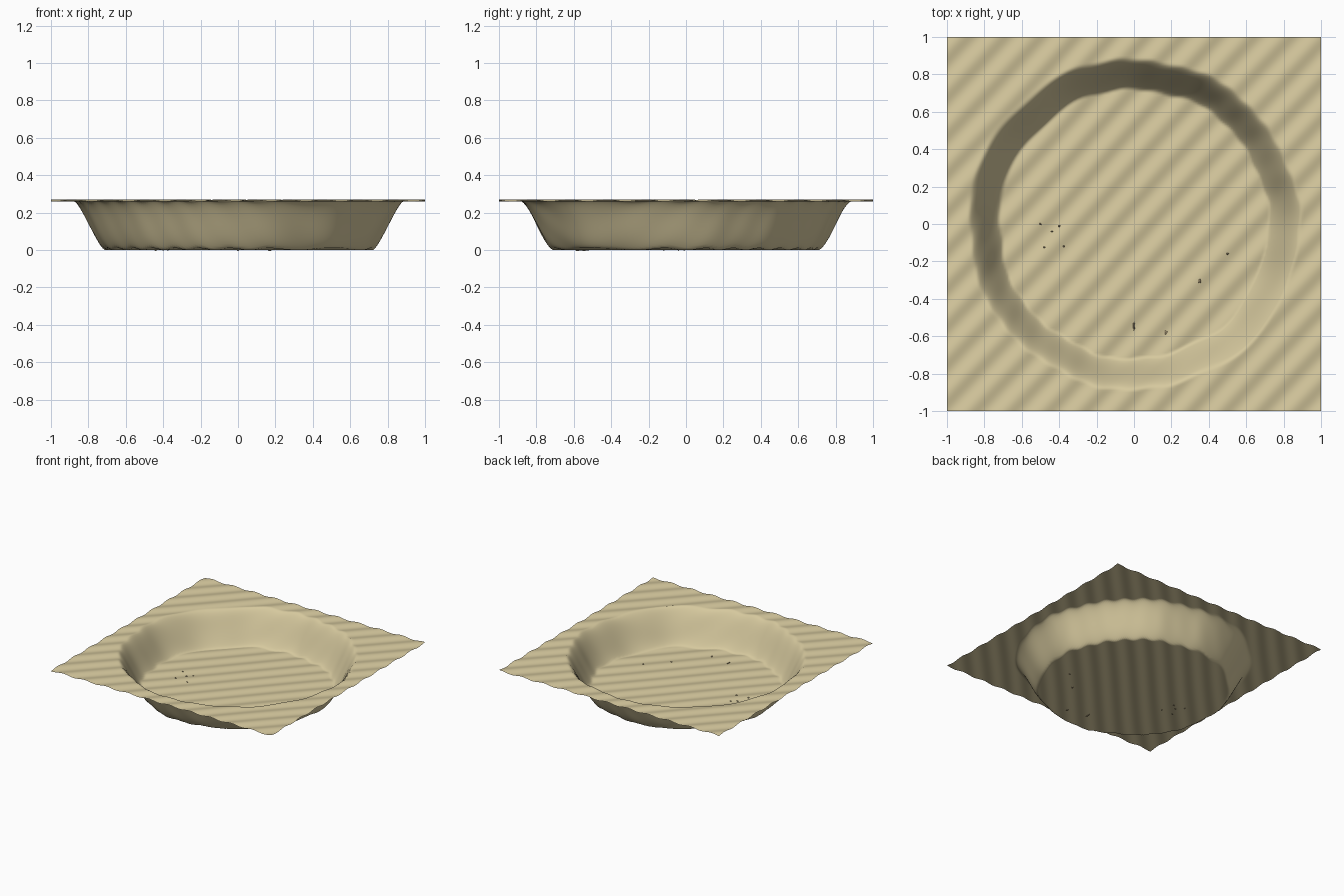
import bpy, bmesh, math
from math import sin, cos, atan2, hypot, radians
from mathutils import Matrix

cube = bpy.data.objects.get("Cube")
if cube:
    bpy.data.objects.remove(cube)

RIM_Z, FLOOR_Z = 0.271, 0.011
RIM_R, FLOOR_R = 0.885, 0.72
RIPPLE = radians(47)          # direction the ripple crests run
WAVELENGTH = 0.14


def material(name, rgb):
    m = bpy.data.materials.new(name)
    m.use_nodes = True
    m.diffuse_color = (*rgb, 1)
    bsdf = m.node_tree.nodes["Principled BSDF"]
    bsdf.inputs["Base Color"].default_value = (*rgb, 1)
    bsdf.inputs["Roughness"].default_value = 0.9
    return m


def finish(bm, name, mat, smooth=True):
    mesh = bpy.data.meshes.new(name)
    bm.to_mesh(mesh)
    bm.free()
    mesh.materials.append(mat)
    for p in mesh.polygons:
        p.use_smooth = smooth
    ob = bpy.data.objects.new(name, mesh)
    bpy.context.collection.objects.link(ob)
    return ob


def ripple(x, y):
    across = x * sin(RIPPLE) - y * cos(RIPPLE)
    along = x * cos(RIPPLE) + y * sin(RIPPLE)
    bend = 0.25 * sin(3 * along + 2 * across)
    return sin(math.tau * across / WAVELENGTH + bend)


def height(x, y):
    a = atan2(y, x)
    wobble = 0.006 * sin(7 * a + 1) + 0.004 * sin(13 * a) + 0.004 * ripple(x, y)
    t = (RIM_R + wobble - hypot(x, y)) / (RIM_R - FLOOR_R)
    t = min(max(t, 0), 1)
    drop = 0.5 * t * t * (3 - 2 * t) + 0.5 * t ** 1.2
    return RIM_Z + (FLOOR_Z - RIM_Z) * drop + 0.0055 * ripple(x, y)


sand = material("sand", (0.67, 0.58, 0.34))
stone = material("brown_stone", (0.30, 0.24, 0.14))

# Rippled sand sheet with a round basin pressed into it
bm = bmesh.new()
bmesh.ops.create_grid(bm, x_segments=180, y_segments=180, size=1)
for v in bm.verts:
    v.co.z = height(v.co.x, v.co.y)
low = min(v.co.z for v in bm.verts)
for v in bm.verts:
    v.co.z -= low
finish(bm, "sand_basin", sand)

# Tiny stones half buried in the floor: x, y, half width, half length
stones = [(-0.50, 0.0, 0.007, 0.007), (-0.40, -0.01, 0.007, 0.007),
          (-0.44, -0.04, 0.008, 0.004), (-0.48, -0.125, 0.008, 0.005),
          (-0.375, -0.12, 0.007, 0.006), (0.50, -0.16, 0.008, 0.006),
          (0.35, -0.305, 0.010, 0.013), (0.0, -0.545, 0.006, 0.03),
          (0.17, -0.58, 0.010, 0.013)]
bm = bmesh.new()
for x, y, w, l in stones:
    place = (Matrix.Translation((x, y, height(x, y) - low))
             @ Matrix.Diagonal((w, l, 0.006, 1)))
    bmesh.ops.create_icosphere(bm, subdivisions=1, radius=1, matrix=place)
finish(bm, "floor_stones", stone, smooth=False)
